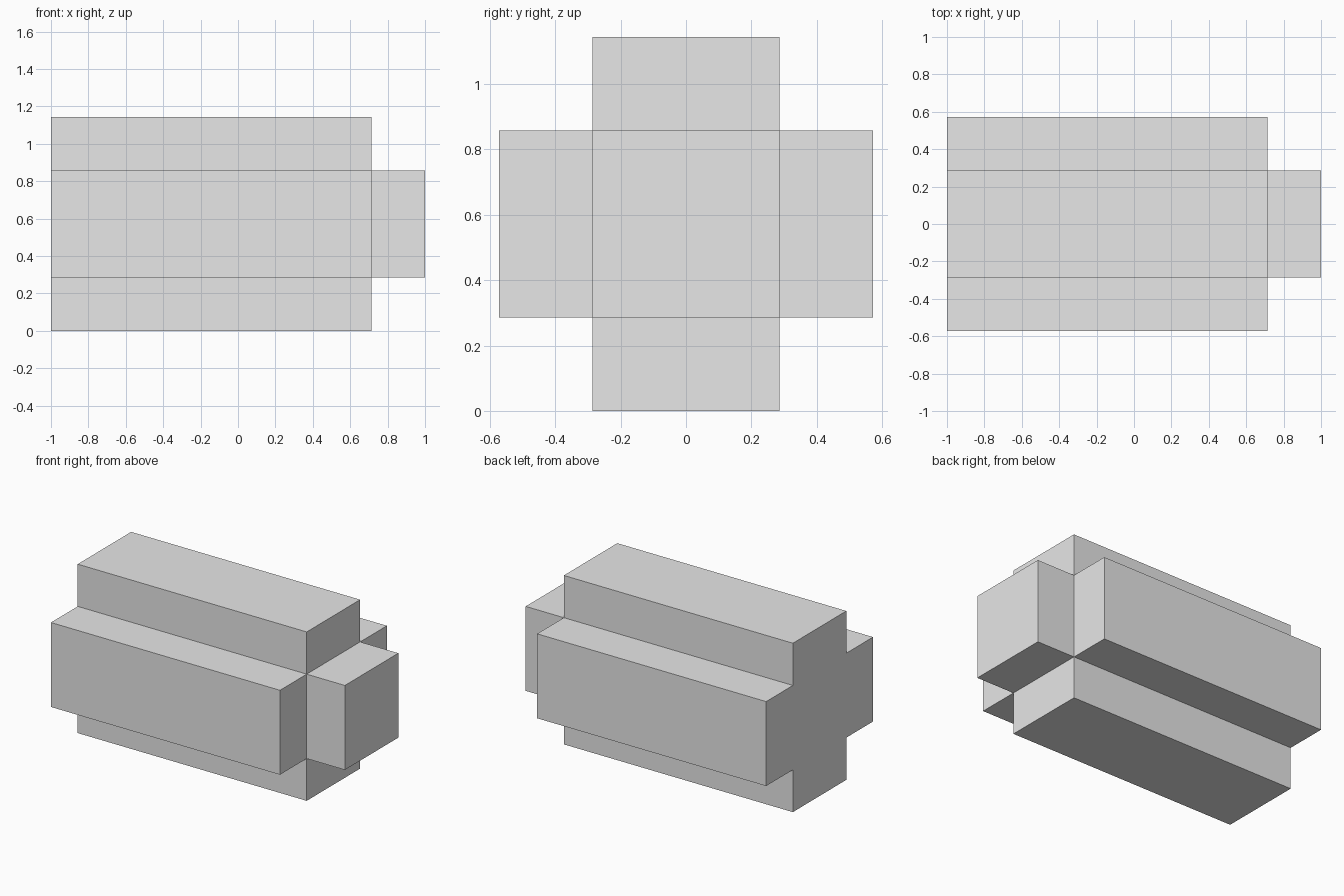
import bpy, bmesh, math
from mathutils import Matrix, Vector

default = bpy.data.objects.get("Cube")
if default:
    bpy.data.objects.remove(default, do_unlink=True)

U = 2 / 7  # one step: the whole block is 7 x 4 x 4 steps

# Single plain grey material
grey = bpy.data.materials.new("light_grey")
grey.use_nodes = True
colour = (0.8, 0.8, 0.8, 1)
grey.diffuse_color = colour
grey.node_tree.nodes["Principled BSDF"].inputs["Base Color"].default_value = colour

# Core bar: 6 x 2 x 2 steps, flush with the left-hand flat end
bm = bmesh.new()
core = Matrix.Translation((-U / 2, 0, 2 * U)) @ Matrix.Diagonal((6 * U, 2 * U, 2 * U, 1))
bmesh.ops.create_cube(bm, size=1, matrix=core)
bm.normal_update()

# Raise every side except the flat end by one step
raised = [f for f in bm.faces if f.normal.x > -0.5]
moves = [f.normal.copy() * U for f in raised]
result = bmesh.ops.extrude_discrete_faces(bm, faces=raised)
for face in result["faces"]:
    face.normal_update()
    bmesh.ops.translate(bm, verts=list(face.verts), vec=face.normal * U)

# Merge the coplanar pieces of the flat end into one cross-shaped face
bmesh.ops.recalc_face_normals(bm, faces=bm.faces[:])
bmesh.ops.dissolve_limit(bm, angle_limit=math.radians(1),
                         verts=bm.verts[:], edges=bm.edges[:])

mesh = bpy.data.meshes.new("cross_block")
bm.to_mesh(mesh)
bm.free()
mesh.materials.append(grey)
block = bpy.data.objects.new("cross_block", mesh)
bpy.context.collection.objects.link(block)
